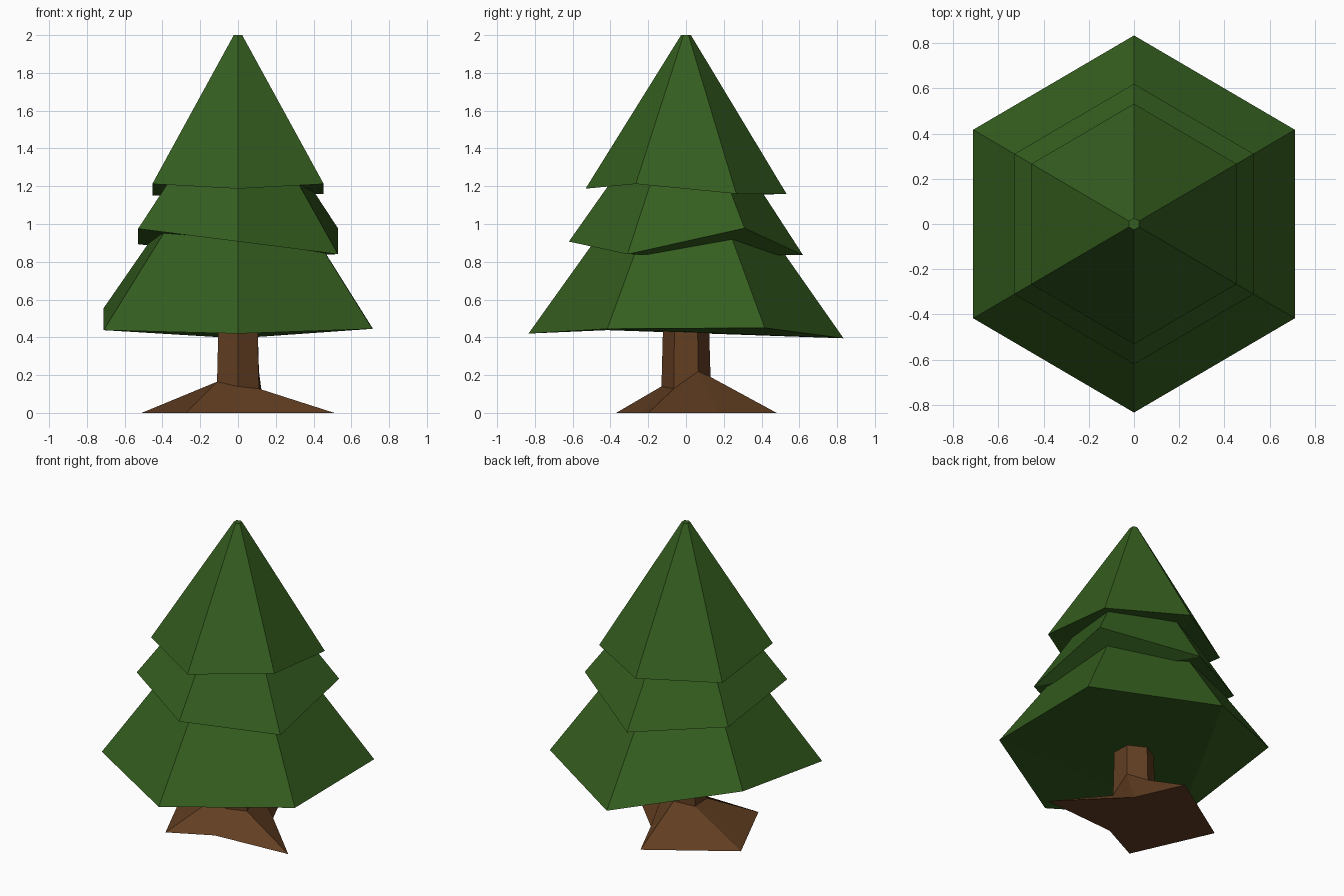
import bpy, bmesh, math

if "Cube" in bpy.data.objects:
    bpy.data.objects.remove(bpy.data.objects["Cube"])


def material(name, rgb):
    m = bpy.data.materials.new(name)
    m.diffuse_color = (*rgb, 1)
    m.use_nodes = True
    m.node_tree.nodes["Principled BSDF"].inputs["Base Color"].default_value = m.diffuse_color
    return m


GREEN = material("needle green", (0.035, 0.112, 0.0137))
BROWN = material("bark brown", (0.122, 0.048, 0.0155))


def hexagon(radius, heights):
    """Ring of six points from the front, counter-clockwise:
    front, front right, back right, back, back left, front left."""
    if not isinstance(heights, (list, tuple)):
        heights = [heights] * 6
    angles = [math.radians(-90 + 60 * i) for i in range(6)]
    return [(0.985 * radius * math.cos(a), radius * math.sin(a), z)
            for a, z in zip(angles, heights)]


def loft(name, rings, mat, facet_base=False):
    """Closed flat-faced body through a stack of six-point rings."""
    bm = bmesh.new()
    loops = [[bm.verts.new(p) for p in ring] for ring in rings]
    for low, high in zip(loops, loops[1:]):
        for i in range(6):
            j = (i + 1) % 6
            bm.faces.new((low[i], low[j], high[j], high[i]))
    base = loops[0]
    if facet_base:
        # uneven underside: three corner triangles around a middle one
        for i in (1, 3, 5):
            bm.faces.new((base[(i + 2) % 6], base[(i + 1) % 6], base[i]))
        bm.faces.new((base[5], base[3], base[1]))
    else:
        bm.faces.new(base[::-1])
    bm.faces.new(loops[-1])
    mesh = bpy.data.meshes.new(name)
    bm.to_mesh(mesh)
    bm.free()
    mesh.materials.append(mat)
    ob = bpy.data.objects.new(name, mesh)
    bpy.context.collection.objects.link(ob)
    return ob


# Foliage tiers: uneven lower rim, small top hidden in the tier above
tiers = [
    ("lower_foliage", 0.834, [0.42, 0.445, 0.45, 0.395, 0.555, 0.438], 1.55),
    ("middle_foliage", 0.62, [0.907, 0.84, 0.978, 0.835, 0.893, 0.975], 1.75),
    ("upper_foliage", 0.532, [1.187, 1.212, 1.16, 1.16, 1.15, 1.212], 2.0),
]
for name, radius, rim, top in tiers:
    loft(name, [hexagon(radius, rim), hexagon(0.026, top)], GREEN,
         facet_base=True)

# Trunk with an irregular root flare
roots = [(-0.005, -0.235, 0), (0.51, -0.2, 0), (0.14, 0.17, 0),
         (0, 0.48, 0), (-0.51, 0.15, 0), (-0.275, -0.37, 0)]
collar = hexagon(0.13, [0.14, 0.128, 0.22, 0.19, 0.16, 0.165])
loft("trunk", [roots, collar, hexagon(0.12, 0.52)], BROWN)
